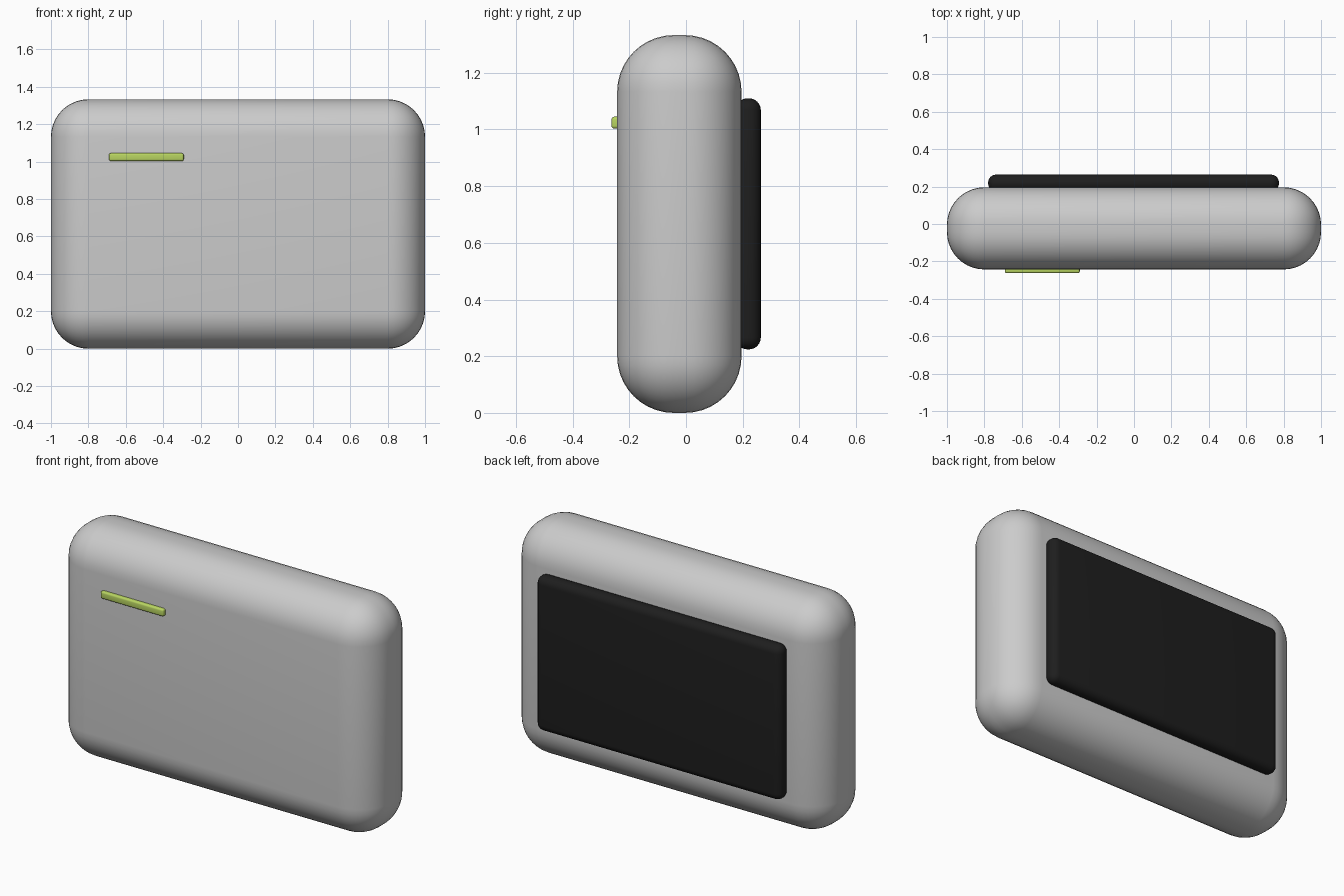
import bpy
import math

cube = bpy.data.objects.get("Cube")
if cube:
    bpy.data.objects.remove(cube, do_unlink=True)


def make_material(name, rgb):
    mat = bpy.data.materials.new(name)
    mat.use_nodes = True
    colour = (*rgb, 1)
    mat.diffuse_color = colour
    mat.node_tree.nodes["Principled BSDF"].inputs["Base Color"].default_value = colour
    return mat


def rounded_box(name, low, high, radius, segments, mat):
    """Box between two corners, with all its edges rounded."""
    centre = [(a + b) / 2 for a, b in zip(low, high)]
    bpy.ops.mesh.primitive_cube_add(size=1, location=centre)
    obj = bpy.context.object
    obj.name = name
    obj.scale = [b - a for a, b in zip(low, high)]
    bpy.ops.object.transform_apply(location=False, rotation=False, scale=True)
    bevel = obj.modifiers.new("Rounding", "BEVEL")
    bevel.width = radius
    bevel.segments = segments
    bpy.ops.object.modifier_apply(modifier=bevel.name)
    obj.data.materials.append(mat)
    bpy.ops.object.shade_smooth_by_angle(angle=math.radians(35))
    return obj


grey = make_material("light grey", (0.6, 0.6, 0.6))
black = make_material("black", (0.013, 0.013, 0.013))
green = make_material("lime green", (0.48, 0.66, 0.12))

# Casing
rounded_box("casing", (-1, -0.243, 0), (1, 0.196, 1.333), 0.2, 10, grey)
# Raised panel on the back
rounded_box("back_panel", (-0.78, 0.175, 0.224), (0.775, 0.264, 1.11), 0.042, 6, black)
# Indicator strip on the front
rounded_box("indicator_strip", (-0.69, -0.263, 1.003), (-0.29, -0.223, 1.045), 0.01, 4, green)
